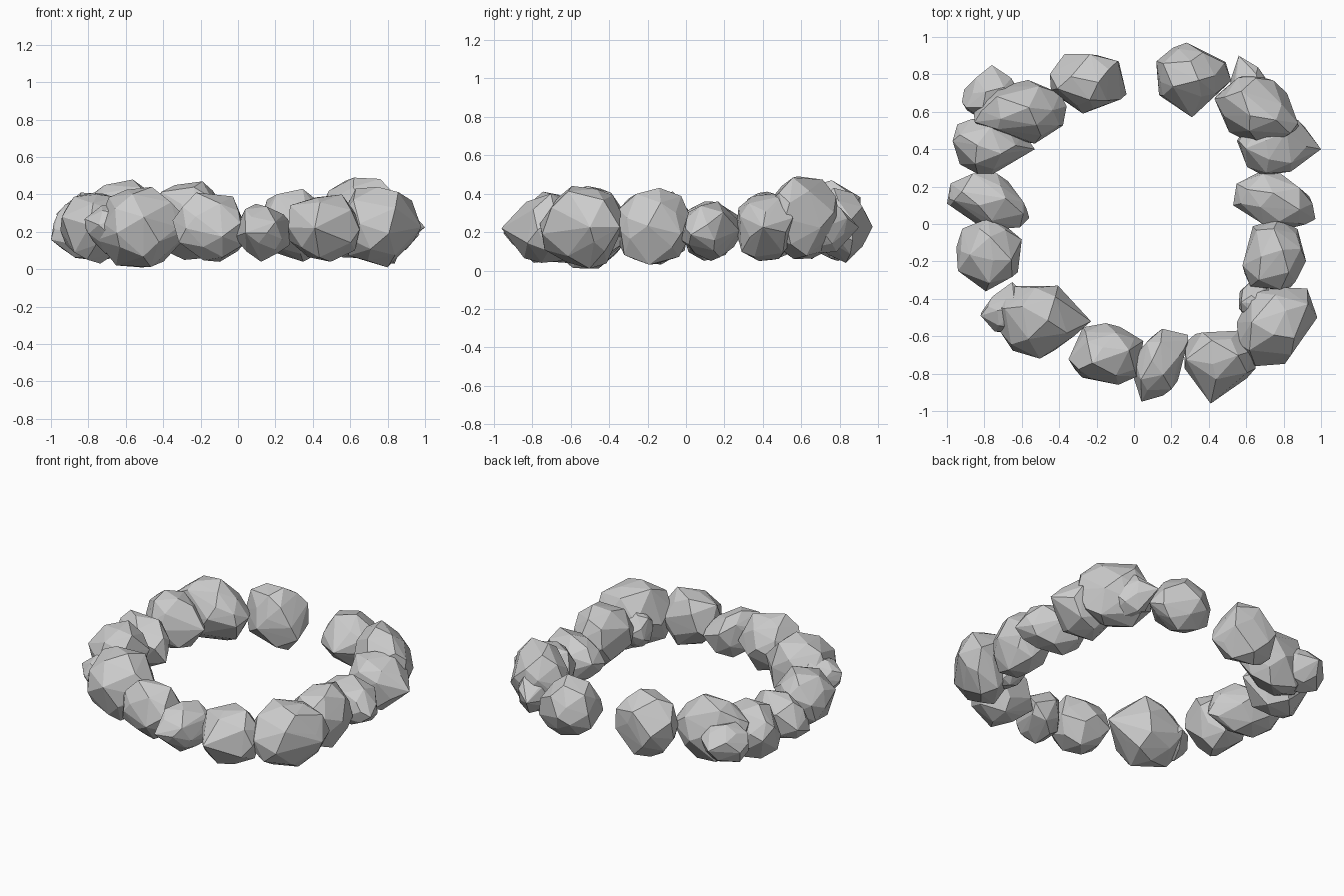
import bpy, bmesh, math, random
from mathutils import Vector

if "Cube" in bpy.data.objects:
    bpy.data.objects.remove(bpy.data.objects["Cube"])

random.seed(11)

# each stone: x min/max, y min/max, z min/max
STONES = [
    (-.45, -.04, .59, .91, .05, .47),
    (-.86, -.38, .43, .77, .06, .48),
    (-.92, -.60, .55, .80, .10, .37),
    (-.97, -.58, .26, .57, .05, .41),
    (-1.0, -.56, -.03, .27, .05, .36),
    (-.95, -.60, -.36, .03, .03, .41),
    (-.76, -.30, -.72, -.33, .01, .44),
    (-.82, -.50, -.58, -.35, .08, .35),
    (-.35, .05, -.86, -.53, .04, .41),
    (-.02, .29, -.92, -.56, .04, .35),
    (.27, .65, -.90, -.57, .04, .40),
    (.55, .95, -.76, -.34, .01, .44),
    (.56, .75, -.53, -.31, .08, .33),
    (.58, .92, -.35, .03, .03, .43),
    (.53, .97, -.03, .28, .05, .36),
    (.55, .94, .26, .56, .05, .40),
    (.43, .88, .40, .80, .06, .49),
    (.50, .76, .55, .84, .09, .36),
    (.12, .52, .64, .97, .04, .43),
]
# diagonal lean of a stone's outline seen from above
TILT = {4: -.13, 9: .15, 11: .12, 14: -.13, 16: -.12}
# protruding corners seen from above
TIPS = {1: (-.36, .63), 2: (-.76, .85), 3: (-.53, .40), 6: (-.23, -.52),
        7: (-.65, -.31), 9: (.04, -.95), 10: (.41, -.96), 11: (.98, -.50),
        12: (.63, -.30), 15: (1.0, .40), 17: (.56, .90), 18: (.31, .57)}


def stone(index, box):
    """Faceted boulder: hull of jittered sphere points fitted to its box."""
    n, pts, tilt = 28, [], TILT.get(index, 0)
    for i in range(n):
        z = 1 - 2 * (i + .5) / n
        a = i * 2.39996 + random.uniform(-.4, .4) + index
        r = math.sqrt(1 - z * z)
        p = Vector((r * math.cos(a), r * math.sin(a), z)) * random.uniform(.9, 1.1)
        pts.append(Vector((p.x + tilt * p.y, p.y + tilt * p.x, p.z)))
    for k in range(3):
        lo, hi = min(p[k] for p in pts), max(p[k] for p in pts)
        a, b = box[2 * k], box[2 * k + 1]
        for p in pts:
            p[k] = a + (p[k] - lo) / (hi - lo) * (b - a)
    if index in TIPS:
        pts.append(Vector((*TIPS[index], (box[4] + box[5]) / 2)))
    bm = bmesh.new()
    for p in pts:
        bm.verts.new(p)
    bmesh.ops.convex_hull(bm, input=bm.verts)
    loose = [v for v in bm.verts if not v.link_faces]
    bmesh.ops.delete(bm, geom=loose, context='VERTS')
    bmesh.ops.recalc_face_normals(bm, faces=bm.faces)
    name = f"stone_{index + 1:02d}"
    mesh = bpy.data.meshes.new(name)
    bm.to_mesh(mesh)
    bm.free()
    bpy.context.collection.objects.link(bpy.data.objects.new(name, mesh))


# open ring of stones
for i, b in enumerate(STONES):
    stone(i, b)
